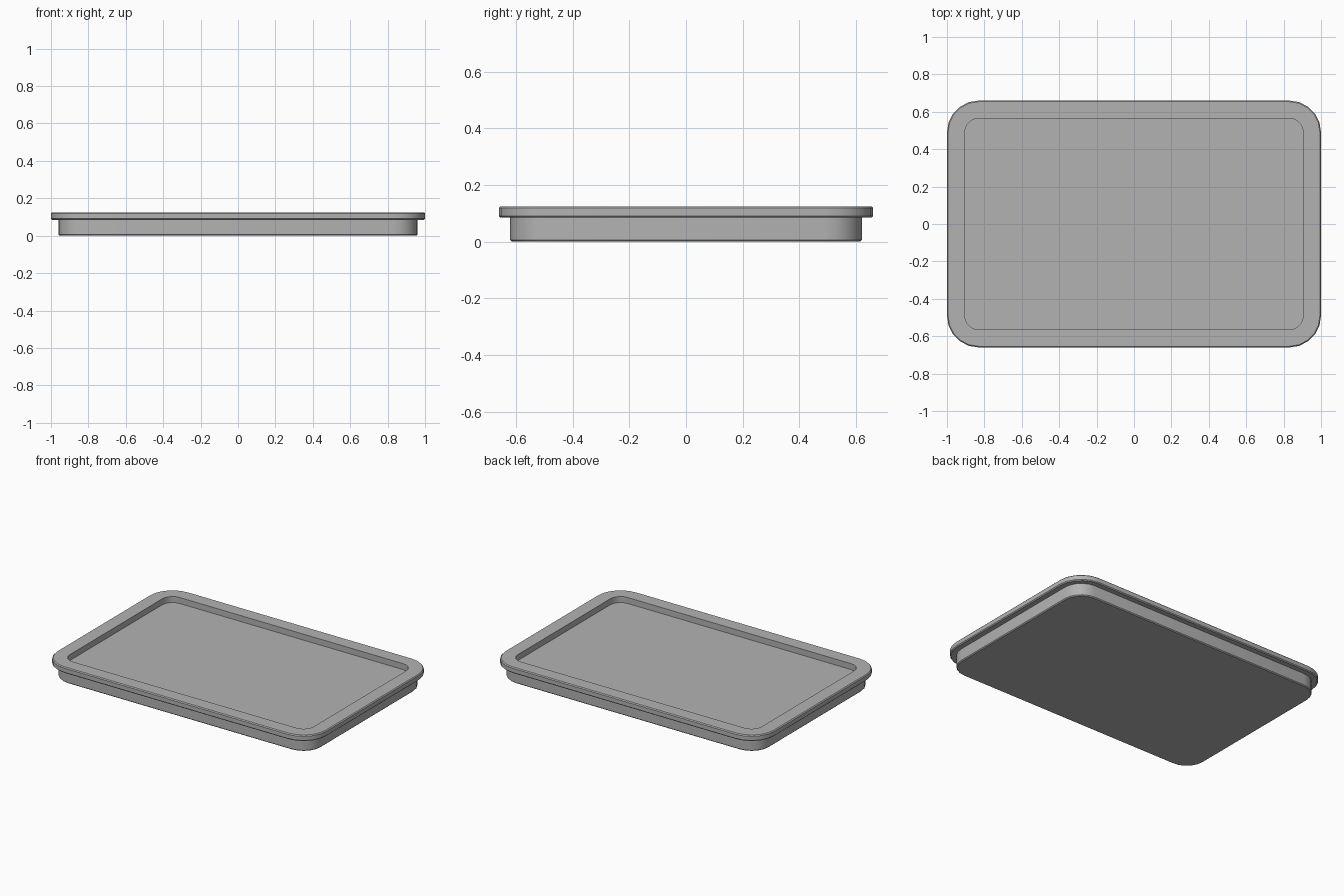
import bpy, bmesh, math

cube = bpy.data.objects.get("Cube")
if cube:
    bpy.data.objects.remove(cube, do_unlink=True)

# Single grey plastic colour
grey = bpy.data.materials.new("grey_plastic")
grey.use_nodes = True
colour = (0.45, 0.45, 0.45, 1)
grey.diffuse_color = colour
grey.node_tree.nodes["Principled BSDF"].inputs["Base Color"].default_value = colour

HALF_X, HALF_Y, RADIUS = 1.0, 0.66, 0.17
SEGMENTS = 5
BASE, RECESS = 0.04, 0.095   # insets from the outer edge
RIM_LOW, TOP, FLOOR = 0.085, 0.125, 0.085
SOFT = 0.006                 # edge rounding


def ring(bm, inset, z):
    """Rounded rectangle, inset from the rim outline."""
    r = max(RADIUS - inset, 0.01)
    cx, cy = HALF_X - RADIUS, HALF_Y - RADIUS
    verts = []
    for corner, (sx, sy) in enumerate([(1, 1), (-1, 1), (-1, -1), (1, -1)]):
        for i in range(SEGMENTS + 1):
            a = (corner + i / SEGMENTS) * math.pi / 2
            verts.append(bm.verts.new((sx * cx + r * math.cos(a),
                                       sy * cy + r * math.sin(a), z)))
    return verts


# Wall section from underside, around the rim, down to the tray floor
section = [
    (BASE + SOFT, 0), (BASE, SOFT), (BASE, RIM_LOW),
    (SOFT, RIM_LOW), (0, RIM_LOW + SOFT),
    (0, TOP - SOFT), (SOFT, TOP),
    (RECESS, TOP), (RECESS, FLOOR),
]
bm = bmesh.new()
rings = [ring(bm, inset, z) for inset, z in section]
for low, high in zip(rings, rings[1:]):
    for i in range(len(low)):
        j = (i + 1) % len(low)
        bm.faces.new((low[i], low[j], high[j], high[i]))
bm.faces.new(rings[0][::-1])
bm.faces.new(rings[-1])
bmesh.ops.recalc_face_normals(bm, faces=bm.faces[:])

mesh = bpy.data.meshes.new("tray")
bm.to_mesh(mesh)
bm.free()
mesh.materials.append(grey)
tray = bpy.data.objects.new("tray", mesh)
bpy.context.collection.objects.link(tray)

# Smooth corners, crisp edges
bpy.ops.object.select_all(action="DESELECT")
tray.select_set(True)
bpy.context.view_layer.objects.active = tray
bpy.ops.object.shade_smooth_by_angle(angle=math.radians(30))
